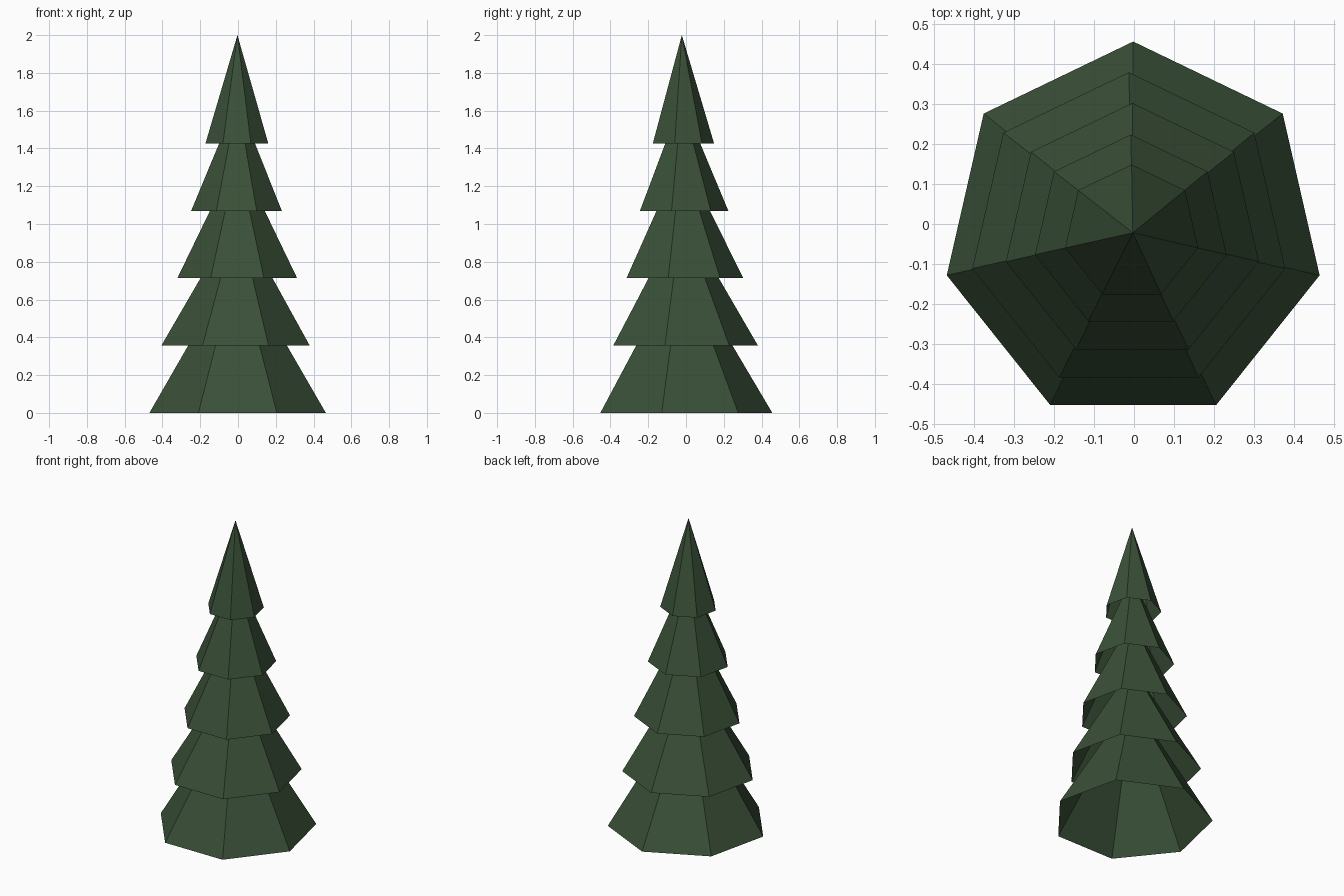
import bpy
import math

cube = bpy.data.objects.get("Cube")
if cube:
    bpy.data.objects.remove(cube, do_unlink=True)

SIDES = 7
CENTRE_Y = -0.022

# Dark needle green
green = bpy.data.materials.new("dark_pine_green")
green.use_nodes = True
colour = (0.042, 0.080, 0.039, 1.0)
green.diffuse_color = colour
bsdf = next(n for n in green.node_tree.nodes if n.type == "BSDF_PRINCIPLED")
bsdf.inputs["Base Color"].default_value = colour
bsdf.inputs["Roughness"].default_value = 0.9


def foliage_tier(name, cx, radius, base, tip):
    """Hollow seven-sided cone, open below, with a corner towards the back."""
    verts = []
    for i in range(SIDES):
        a = math.pi / 2 + math.tau * i / SIDES
        verts.append((cx + radius * math.cos(a),
                      CENTRE_Y + radius * math.sin(a), base))
    verts.append((-0.003, CENTRE_Y, tip))
    faces = [(i, (i + 1) % SIDES, SIDES) for i in range(SIDES)]
    mesh = bpy.data.meshes.new(name)
    mesh.from_pydata(verts, [], faces)
    mesh.materials.append(green)
    obj = bpy.data.objects.new(name, mesh)
    bpy.context.collection.objects.link(obj)


# Stacked tiers: sideways offset, radius, rim height, tip height
tiers = [
    ("bottom_foliage", -0.002, 0.479, 0.0, 0.81),
    ("lower_foliage", -0.013, 0.402, 0.358, 1.05),
    ("middle_foliage", -0.004, 0.325, 0.714, 1.37),
    ("upper_foliage", -0.008, 0.246, 1.07, 1.66),
    ("top_foliage", -0.006, 0.171, 1.425, 2.0),
]
for tier in tiers:
    foliage_tier(*tier)
